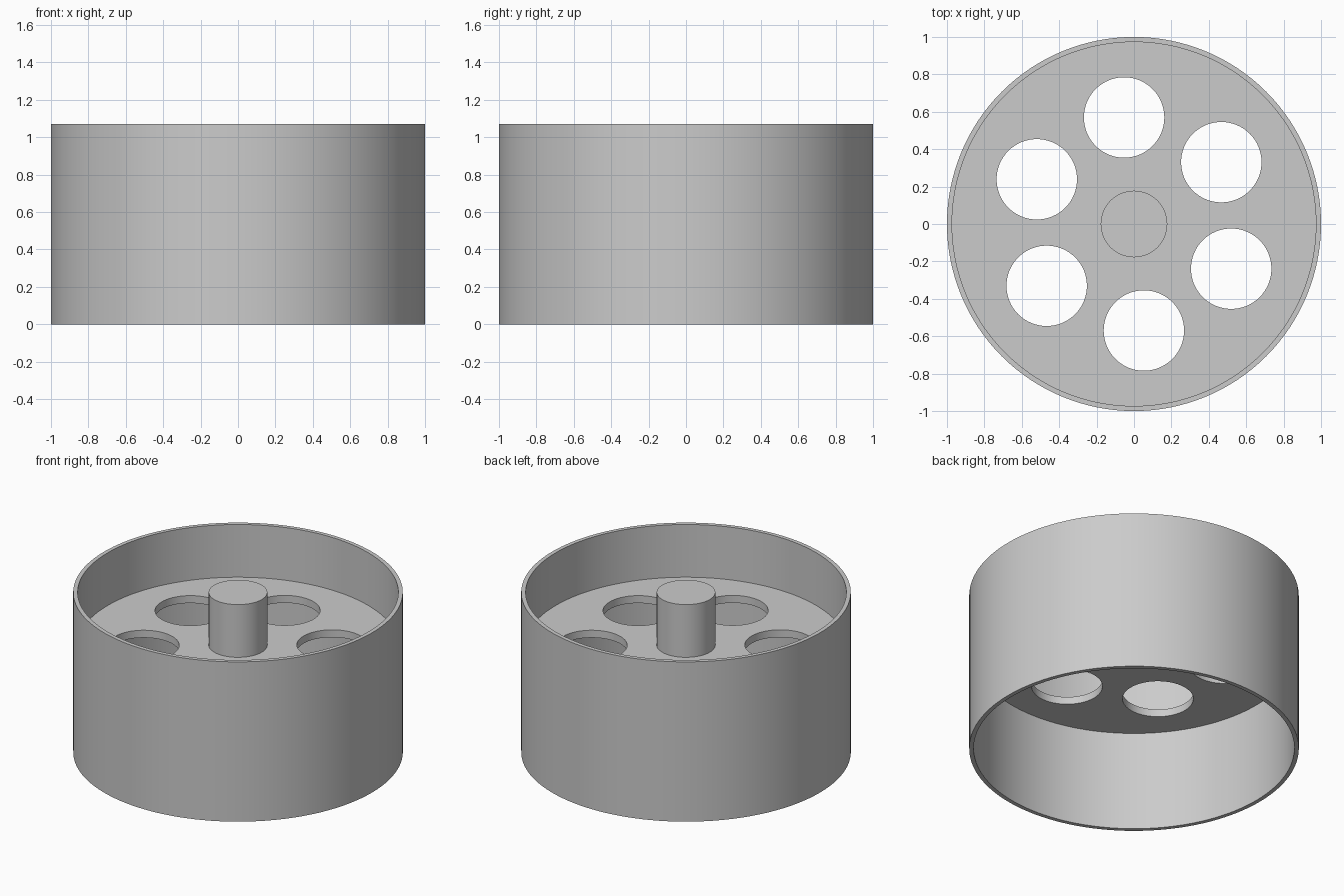
import bpy, bmesh, math
from mathutils import Matrix

cube = bpy.data.objects.get("Cube")
if cube:
    bpy.data.objects.remove(cube, do_unlink=True)

HEIGHT, OUTER, INNER = 1.07, 1.0, 0.973
WEB_LOW, WEB_TOP = 0.667, 0.717
HUB_R, HOLE_R, HOLE_RING = 0.178, 0.215, 0.572
FIRST_HOLE = math.radians(35.3)

grey = bpy.data.materials.new("grey")
grey.use_nodes = True
grey.diffuse_color = (0.6, 0.6, 0.6, 1)
grey.node_tree.nodes["Principled BSDF"].inputs["Base Color"].default_value = (0.6, 0.6, 0.6, 1)


def add_object(name, bm):
    bmesh.ops.recalc_face_normals(bm, faces=bm.faces)
    mesh = bpy.data.meshes.new(name)
    bm.to_mesh(mesh)
    bm.free()
    mesh.materials.append(grey)
    obj = bpy.data.objects.new(name, mesh)
    bpy.context.collection.objects.link(obj)
    return obj


def add_cylinder(bm, radius, low, high, x=0, y=0, sides=64):
    bmesh.ops.create_cone(bm, cap_ends=True, segments=sides, radius1=radius, radius2=radius,
                          depth=high - low, matrix=Matrix.Translation((x, y, (low + high) / 2)))


def cylinder(name, *args, **kwargs):
    bm = bmesh.new()
    add_cylinder(bm, *args, **kwargs)
    return add_object(name, bm)


def smooth(obj):
    bpy.ops.object.select_all(action='DESELECT')
    obj.select_set(True)
    bpy.context.view_layer.objects.active = obj
    bpy.ops.object.shade_smooth_by_angle(angle=math.radians(30))


# Thin outer rim: a rectangular profile spun around the axle
bm = bmesh.new()
profile = [bm.verts.new((r, 0, z)) for r, z in
           ((INNER, 0), (OUTER, 0), (OUTER, HEIGHT), (INNER, HEIGHT))]
edges = [bm.edges.new((profile[i], profile[(i + 1) % 4])) for i in range(4)]
bmesh.ops.spin(bm, geom=profile + edges, cent=(0, 0, 0), axis=(0, 0, 1),
               angle=math.tau, steps=128, use_merge=True)
bmesh.ops.remove_doubles(bm, verts=bm.verts, dist=0.0001)
rim = add_object("outer_rim", bm)

# Web disc with six round holes
web = cylinder("web_disc", INNER + 0.003, WEB_LOW, WEB_TOP, sides=128)
bm = bmesh.new()
for i in range(6):
    a = FIRST_HOLE + i * math.tau / 6
    add_cylinder(bm, HOLE_R, WEB_LOW - 0.1, WEB_TOP + 0.1,
                 HOLE_RING * math.cos(a), HOLE_RING * math.sin(a))
cutter = add_object("hole_cutter", bm)
cutter.hide_render = True
cut = web.modifiers.new("holes", 'BOOLEAN')
cut.operation = 'DIFFERENCE'
cut.solver = 'EXACT'
cut.object = cutter
bpy.context.view_layer.objects.active = web
bpy.ops.object.modifier_apply(modifier=cut.name)
bpy.data.objects.remove(cutter, do_unlink=True)

# Solid hub post standing on the web
hub = cylinder("hub_post", HUB_R, WEB_TOP - 0.01, HEIGHT)

for part in (rim, web, hub):
    smooth(part)
